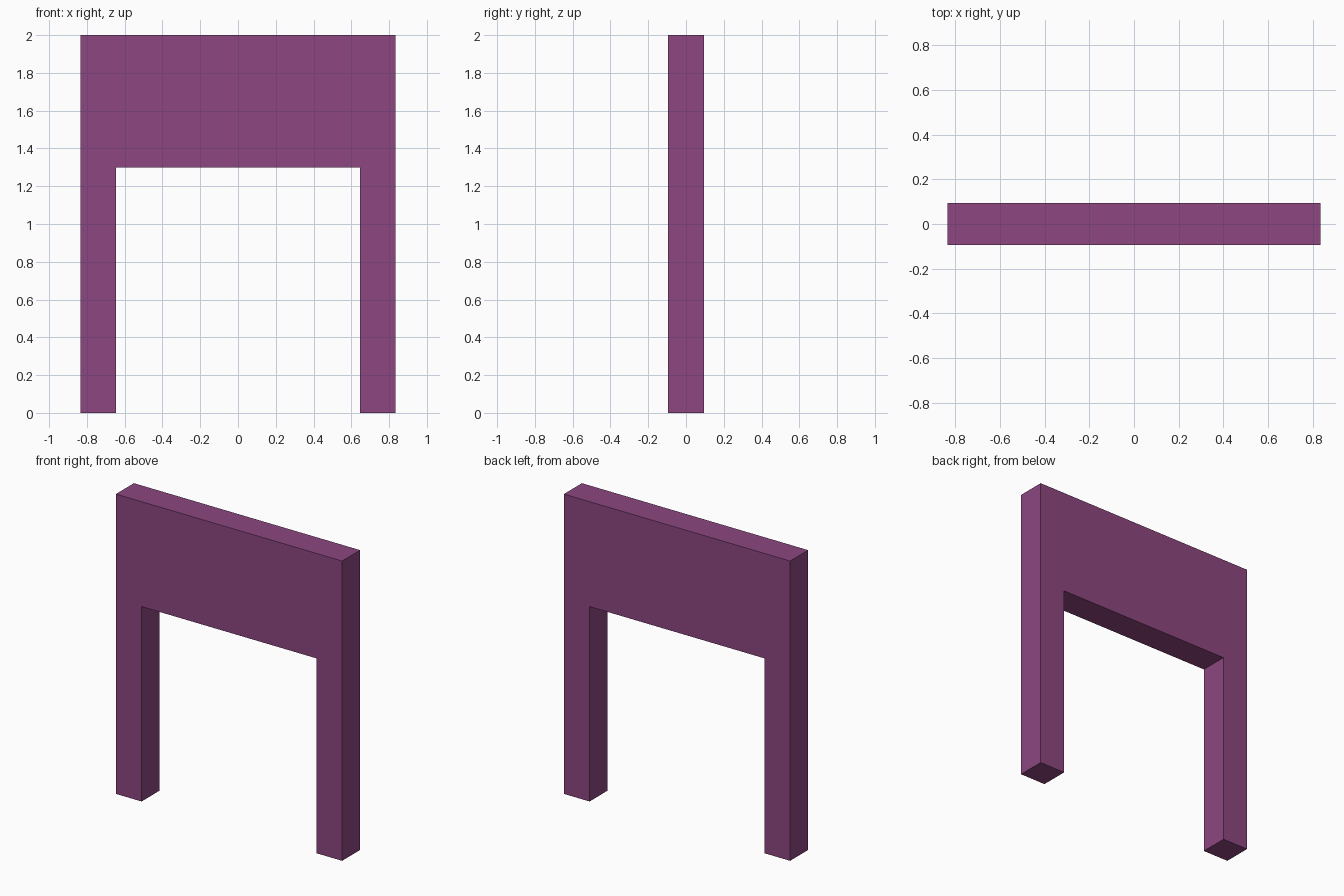
import bpy
import bmesh

cube = bpy.data.objects.get("Cube")
if cube:
    bpy.data.objects.remove(cube, do_unlink=True)

HALF_WIDTH, HALF_OPENING = 0.835, 0.645
HALF_DEPTH = 0.095
HEIGHT, OPENING_HEIGHT = 2.0, 1.3

# Plum paint
plum = bpy.data.materials.new("plum")
plum.use_nodes = True
colour = (0.265, 0.062, 0.218, 1.0)
plum.diffuse_color = colour
plum.node_tree.nodes["Principled BSDF"].inputs["Base Color"].default_value = colour

# Arch outline: right half, then its mirror image
half = [(HALF_OPENING, OPENING_HEIGHT), (HALF_OPENING, 0),
        (HALF_WIDTH, 0), (HALF_WIDTH, HEIGHT)]
outline = half + [(-x, z) for x, z in reversed(half)]

# Extrude the outline from front to back
bm = bmesh.new()
front = bm.faces.new([bm.verts.new((x, -HALF_DEPTH, z)) for x, z in outline])
result = bmesh.ops.extrude_face_region(bm, geom=[front], use_keep_orig=True)
back_verts = [v for v in result["geom"] if isinstance(v, bmesh.types.BMVert)]
bmesh.ops.translate(bm, verts=back_verts, vec=(0, 2 * HALF_DEPTH, 0))
bmesh.ops.recalc_face_normals(bm, faces=bm.faces)

mesh = bpy.data.meshes.new("square_arch")
bm.to_mesh(mesh)
bm.free()
mesh.materials.append(plum)
arch = bpy.data.objects.new("square_arch", mesh)
bpy.context.collection.objects.link(arch)
